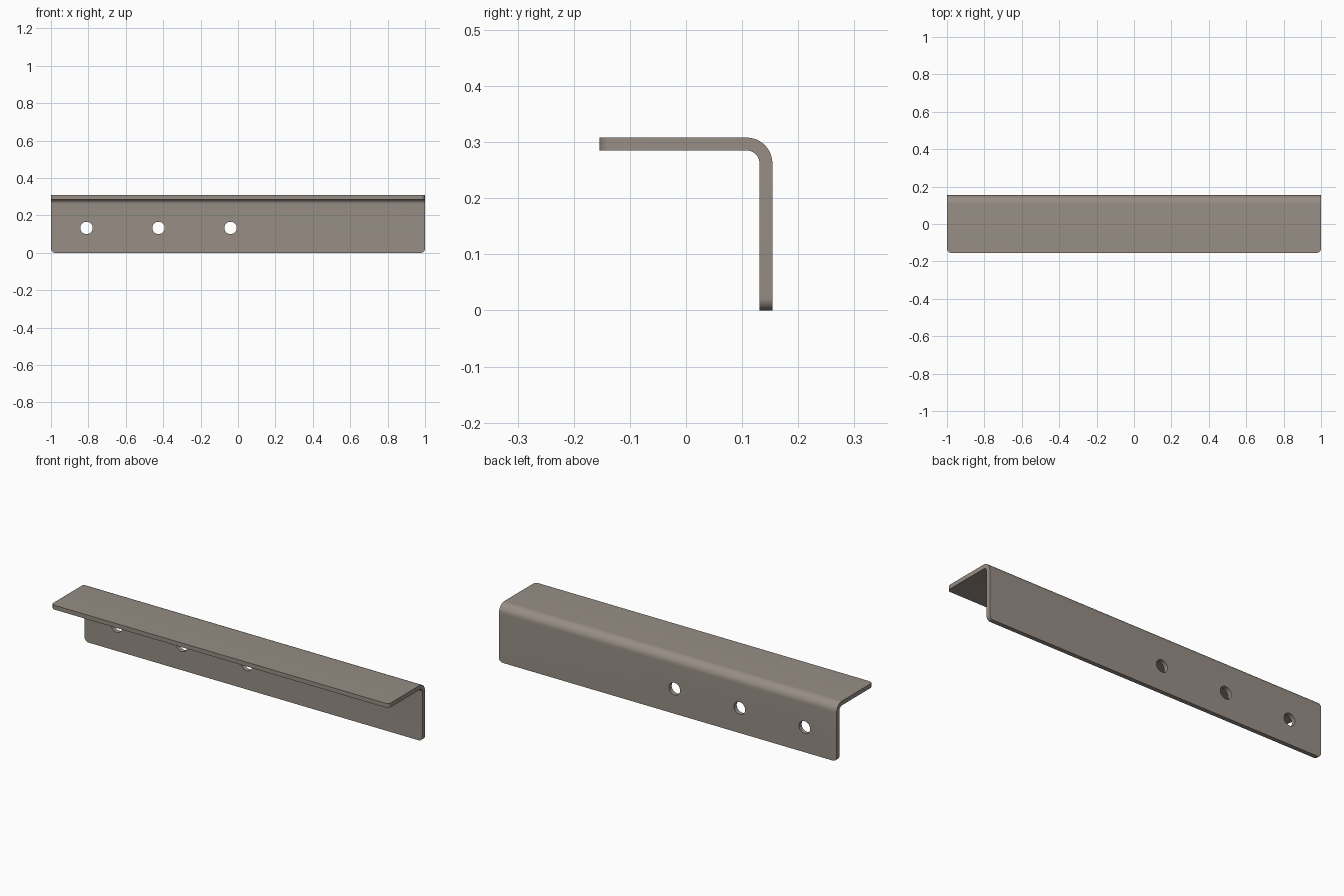
import bpy, bmesh
from math import pi, sin, cos, radians

if "Cube" in bpy.data.objects:
    bpy.data.objects.remove(bpy.data.objects["Cube"], do_unlink=True)

HALF = 0.154          # half the leg width
TOP = 2 * HALF        # overall height
THICK = 0.023         # sheet thickness
BEND = 0.046          # outer bend radius
CORNER = 0.022        # rounded free corners
HOLE_RADIUS = 0.033
HOLE_Z = 0.133

metal = bpy.data.materials.new("warm grey metal")
metal.use_nodes = True
colour = (0.31, 0.27, 0.235, 1)
metal.diffuse_color = colour
metal.node_tree.nodes["Principled BSDF"].inputs["Base Color"].default_value = colour


def bend_arc(radius, steps=12):
    """Quarter circle from the top flange down to the wall, as (y, z)."""
    cy, cz = HALF - BEND, TOP - BEND
    angles = [pi / 2 * (1 - i / steps) for i in range(steps + 1)]
    return [(cy + radius * cos(a), cz + radius * sin(a)) for a in angles]


# Bent sheet: L profile swept along x
profile = [(-HALF, TOP)] + bend_arc(BEND) + [(HALF, 0), (HALF - THICK, 0)]
profile += bend_arc(BEND - THICK)[::-1] + [(-HALF, TOP - THICK)]
bm = bmesh.new()
end = bm.faces.new([bm.verts.new((-1, y, z)) for y, z in profile])
swept = bmesh.ops.extrude_face_region(bm, geom=[end])["geom"]
moved = [v for v in swept if isinstance(v, bmesh.types.BMVert)]
bmesh.ops.translate(bm, verts=moved, vec=(2, 0, 0))
bmesh.ops.recalc_face_normals(bm, faces=bm.faces)


# Round the four free corners of the two flanges
def is_corner(edge):
    a, b = (v.co for v in edge.verts)
    if abs(a.x - b.x) > 1e-4:
        return False
    return max(a.z, b.z) < 1e-4 or max(a.y, b.y) < -HALF + 1e-4


bmesh.ops.bevel(bm, geom=[e for e in bm.edges if is_corner(e)], offset=CORNER,
                offset_type='OFFSET', segments=8, profile=0.5, affect='EDGES')
mesh = bpy.data.meshes.new("angle_bracket")
bm.to_mesh(mesh)
bm.free()
mesh.materials.append(metal)
bracket = bpy.data.objects.new("angle_bracket", mesh)
bpy.context.collection.objects.link(bracket)

# Three bolt holes through the back wall
for x in (-0.81, -0.425, -0.04):
    bpy.ops.mesh.primitive_cylinder_add(
        vertices=40, radius=HOLE_RADIUS, depth=0.1,
        location=(x, HALF - THICK / 2, HOLE_Z), rotation=(pi / 2, 0, 0))
    cutter = bpy.context.object
    cutter.name = "hole_cutter"
    cutter.hide_render = True
    cutter.data.materials.append(metal)
    cut = bracket.modifiers.new("bolt_hole", 'BOOLEAN')
    cut.operation = 'DIFFERENCE'
    cut.solver = 'EXACT'
    cut.object = cutter
    bpy.ops.object.select_all(action='DESELECT')
    bracket.select_set(True)
    bpy.context.view_layer.objects.active = bracket
    bpy.ops.object.modifier_apply(modifier=cut.name)
    bpy.data.objects.remove(cutter, do_unlink=True)

bpy.ops.object.shade_smooth_by_angle(angle=radians(30))
